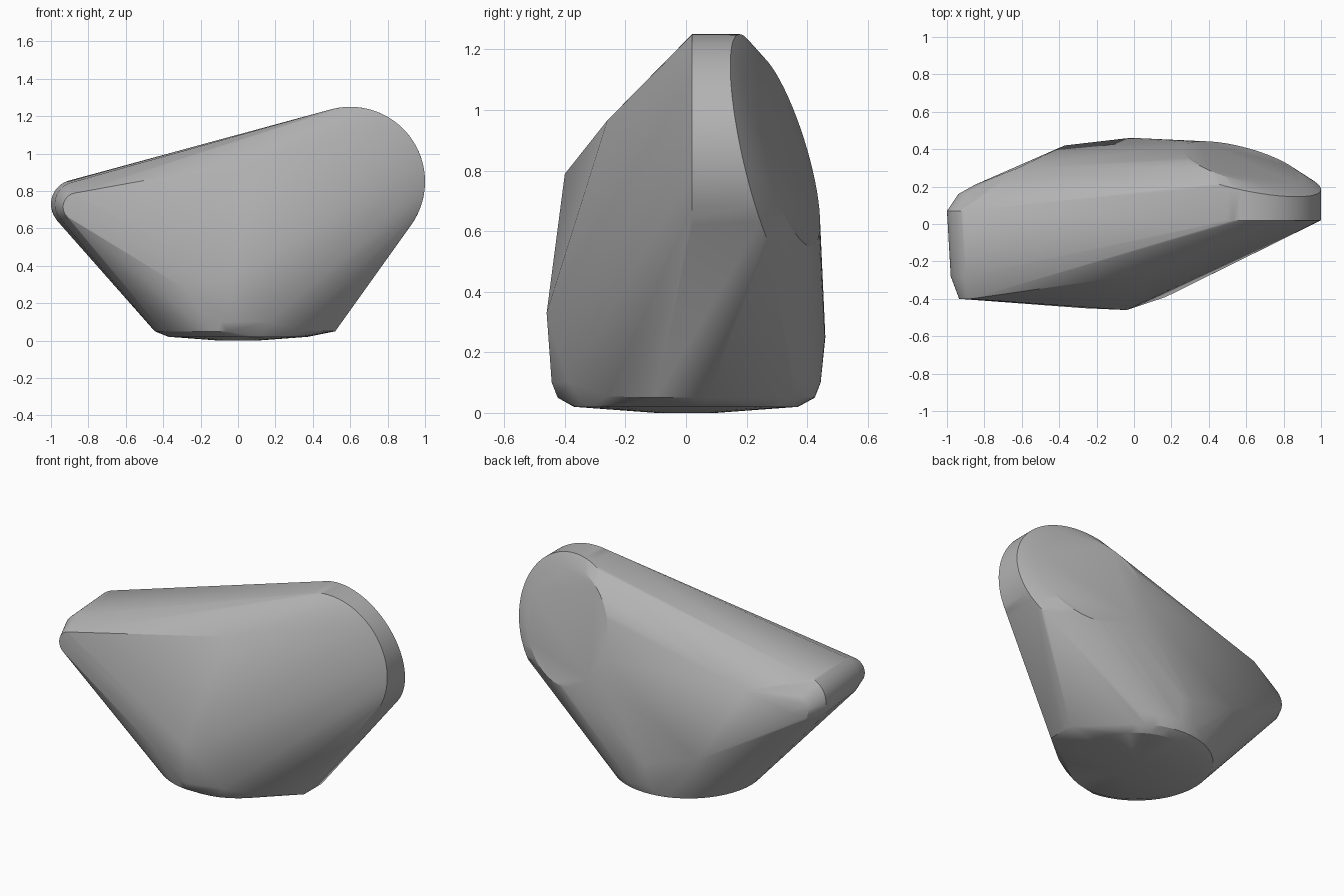
import bpy, bmesh
from math import sin, cos, radians

cube = bpy.data.objects.get("Cube")
if cube:
    bpy.data.objects.remove(cube)


def arc(cx, cz, radius, depth, start=0, end=360, steps=48):
    """Arc in the xz plane; depth gives y from x and z."""
    points = []
    for i in range(steps + 1):
        a = radians(start + (end - start) * i / steps)
        x, z = cx + radius * cos(a), cz + radius * sin(a)
        points.append((x, depth(x, z), z))
    return points


def ring(radius, z, start=0, end=360, steps=40, cx=0.0):
    """Level arc around the base."""
    angles = [radians(start + (end - start) * i / steps) for i in range(steps + 1)]
    return [(cx + radius * cos(a), radius * sin(a), z) for a in angles]


points = []

# Large round end: upright front rim, slanted rear rim, smaller slanted back disc
points += arc(0.6, 0.85, 0.4, lambda x, z: 0.02, steps=72)
points += arc(0.6, 0.85, 0.4, lambda x, z: 0.15 - 0.2 * (x - 0.9) - 0.22 * (z - 1.1),
              -45, 115, 40)
points += arc(0.58, 0.87, 0.32, lambda x, z: 0.32 - 0.25 * (x - 0.58) - 0.29 * (z - 0.87),
              steps=56)

# Narrow end: rounded edge running front to back
points += arc(-0.87, 0.73, 0.13, lambda x, z: 0.07, 100, 230, 16)
points += arc(-0.87, 0.72, 0.125, lambda x, z: 0.0, 160, 230, 10)
points += arc(-0.86, 0.73, 0.12, lambda x, z: -0.28, 110, 230, 16)
points += arc(-0.86, 0.715, 0.075, lambda x, z: -0.4, 100, 230, 14)
points += arc(-0.84, 0.69, 0.1, lambda x, z: 0.16, 95, 235, 14)
points += [(-0.85, 0.21, 0.68)]

# Facet corners on the front and back
points += [(0.1, -0.26, 0.965), (-0.04, -0.46, 0.33), (-0.27, -0.45, 0.27)]
points += [(-0.62, 0.3, 0.79), (-0.37, 0.42, 0.34), (0.4, 0.44, 0.56)]
points += ring(0.46, 0.25, 65, 105, 8)

# Shallow domed base with chamfered corners on one side
points += ring(0.1, 0.0) + ring(0.37, 0.02)
points += ring(0.445, 0.1, 35, 265, 36)
points += ring(0.425, 0.05, 30, 265, 36, -0.02)
points += [(-0.05, -0.44, 0.1), (0.17, -0.39, 0.1), (0.33, -0.26, 0.055),
           (0.52, -0.1, 0.05), (0.52, 0.07, 0.05)]

# Wrap the outline sections in one convex shell
bm = bmesh.new()
for p in points:
    bm.verts.new(p)
bmesh.ops.remove_doubles(bm, verts=bm.verts, dist=0.002)
hull = bmesh.ops.convex_hull(bm, input=bm.verts)
inside = {g for g in hull["geom_interior"] + hull["geom_unused"]
          if isinstance(g, bmesh.types.BMVert)}
bmesh.ops.delete(bm, geom=list(inside), context="VERTS")
bmesh.ops.dissolve_limit(bm, angle_limit=radians(1), verts=bm.verts, edges=bm.edges)
bmesh.ops.recalc_face_normals(bm, faces=bm.faces)
mesh = bpy.data.meshes.new("faceted_body")
bm.to_mesh(mesh)
bm.free()
body = bpy.data.objects.new("faceted_body", mesh)
bpy.context.scene.collection.objects.link(body)

# Plain grey surface
grey = bpy.data.materials.new("plain_grey")
grey.use_nodes = True
colour = (0.45, 0.45, 0.45, 1)
grey.diffuse_color = colour
grey.node_tree.nodes["Principled BSDF"].inputs["Base Color"].default_value = colour
mesh.materials.append(grey)

bpy.ops.object.select_all(action="DESELECT")
body.select_set(True)
bpy.context.view_layer.objects.active = body
bpy.ops.object.shade_smooth_by_angle(angle=radians(25))
